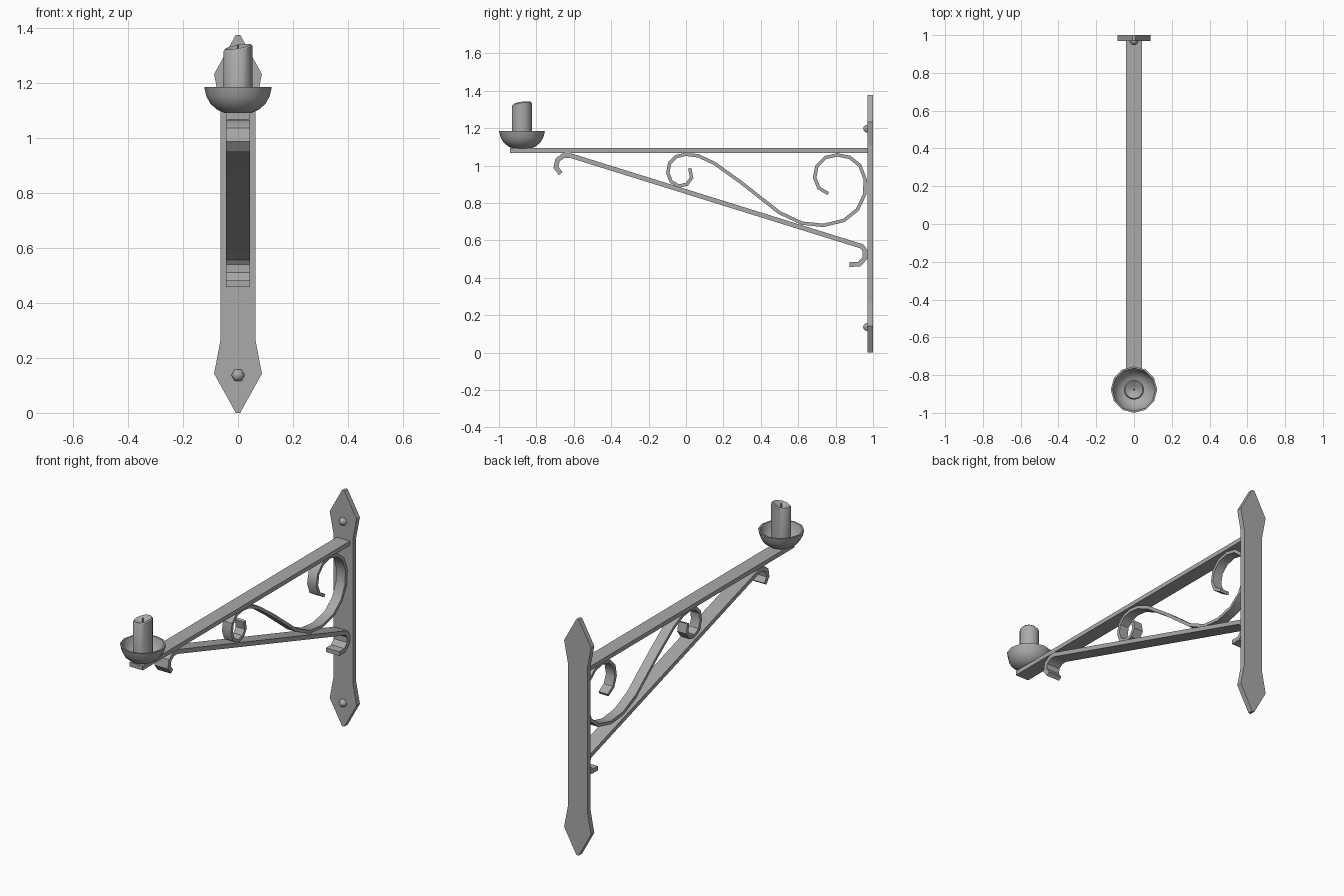
import bpy
import bmesh
from math import cos, sin, pi, radians
from mathutils import Vector

default = bpy.data.objects.get("Cube")
if default:
    bpy.data.objects.remove(default, do_unlink=True)

# One plain grey for everything
grey = bpy.data.materials.new("plain_grey")
grey.use_nodes = True
GREY = (0.4, 0.4, 0.4, 1)
grey.diffuse_color = GREY
grey.node_tree.nodes["Principled BSDF"].inputs["Base Color"].default_value = GREY


def finish(name, bm, angle=None):
    bmesh.ops.recalc_face_normals(bm, faces=bm.faces)
    mesh = bpy.data.meshes.new(name)
    bm.to_mesh(mesh)
    bm.free()
    mesh.materials.append(grey)
    obj = bpy.data.objects.new(name, mesh)
    bpy.context.collection.objects.link(obj)
    if angle:
        bpy.ops.object.select_all(action='DESELECT')
        obj.select_set(True)
        bpy.context.view_layer.objects.active = obj
        bpy.ops.object.shade_smooth_by_angle(angle=radians(angle))
    return obj


def ribbon(name, path, thick, half):
    """Flat iron strip following a (y, z) path, as wide as 2 * half in x."""
    pts = [Vector(p) for p in path]
    dirs = [(b - a).normalized() for a, b in zip(pts, pts[1:])]
    bm = bmesh.new()
    rings = []
    for i, p in enumerate(pts):
        before, after = dirs[max(i - 1, 0)], dirs[min(i, len(dirs) - 1)]
        t = (before + after).normalized()
        n = Vector((-t.y, t.x)) * (thick / 2 / max(t.dot(after), 0.5))
        rings.append([bm.verts.new((x, q.x, q.y)) for x, q in
                      ((-half, p + n), (half, p + n), (half, p - n), (-half, p - n))])
    for a, b in zip(rings, rings[1:]):
        for k in range(4):
            j = (k + 1) % 4
            bm.faces.new((a[k], a[j], b[j], b[k]))
    bm.faces.new(rings[0])
    bm.faces.new(rings[-1])
    return finish(name, bm, 35)


def lathe(name, profile, y, sides, angle, tilt=lambda x, y, z: 0):
    """Turn a closed (radius, z) profile about the vertical through (0, y)."""
    bm = bmesh.new()
    rings = []
    for r, z in profile:
        ring = []
        for k in range(sides):
            a = 2 * pi * k / sides
            px, py = r * cos(a), r * sin(a)
            ring.append(bm.verts.new((px, y + py, z + tilt(px, py, z))))
        rings.append(ring)
    for a, b in zip(rings, rings[1:]):
        for k in range(sides):
            j = (k + 1) % sides
            bm.faces.new((a[k], a[j], b[j], b[k]))
    bm.faces.new(rings[0])
    bm.faces.new(rings[-1])
    return finish(name, bm, angle)


# Wall plate with pointed ends, outline mirrored in x and z
HEIGHT = 1.376
corner = [(0.008, 0), (0.087, 0.143), (0.063, 0.268)]
side = corner + [(x, HEIGHT - z) for x, z in reversed(corner)]
outline = side + [(-x, z) for x, z in reversed(side)]
bm = bmesh.new()
face = bm.faces.new([bm.verts.new((x, 0.97, z)) for x, z in outline])
ext = bmesh.ops.extrude_face_region(bm, geom=[face])
bmesh.ops.translate(bm, vec=(0, 0.03, 0),
                    verts=[v for v in ext["geom"] if isinstance(v, bmesh.types.BMVert)])
finish("wall_plate", bm)

# Domed six-sided bolts
for label, z in (("lower", 0.137), ("upper", 1.197)):
    bm = bmesh.new()
    bmesh.ops.create_uvsphere(bm, u_segments=6, v_segments=6, radius=0.025)
    for v in bm.verts:
        x, y, h = v.co
        v.co = (y, 0.972 - h, z + x)
    finish(label + "_bolt", bm, 50)

# Horizontal arm and the sloping brace with curled ends
ribbon("arm", [(-0.94, 1.08), (0.972, 1.08)], 0.025, 0.043)
ribbon("brace", [(-0.67, 0.957), (-0.695, 0.99), (-0.687, 1.03), (-0.655, 1.053),
                 (-0.62, 1.054), (0.94, 0.568), (0.957, 0.545), (0.957, 0.505),
                 (0.925, 0.472), (0.874, 0.471)], 0.025, 0.043)

# Decorative scroll between arm and brace
scroll = [(0.02, 0.985), (0.03, 0.935), (0.005, 0.9), (-0.04, 0.89), (-0.08, 0.915),
          (-0.097, 0.96), (-0.088, 1.012), (-0.052, 1.048), (0.0, 1.06), (0.065, 1.052),
          (0.15, 1.013), (0.29, 0.913), (0.5, 0.748), (0.62, 0.692), (0.735, 0.68),
          (0.845, 0.707), (0.917, 0.765), (0.955, 0.845), (0.958, 0.925), (0.93, 1.0),
          (0.875, 1.044), (0.81, 1.057), (0.746, 1.043), (0.7, 0.997), (0.688, 0.935),
          (0.71, 0.88), (0.76, 0.85)]
ribbon("scroll", scroll, 0.018, 0.029)

# Drip dish, candle with a slanted hollow top, and wick
CANDLE_Y = -0.877
lathe("dish", [(0.05, 1.092), (0.075, 1.103), (0.1, 1.125), (0.115, 1.152), (0.123, 1.186),
               (0.114, 1.186), (0.105, 1.155), (0.09, 1.132), (0.065, 1.113), (0.03, 1.107)],
      CANDLE_Y, 12, 40)


def slant(x, y, z):
    return 0.18 * x + 0.13 * y if z > 1.25 else 0


lathe("candle", [(0.053, 1.105), (0.053, 1.326), (0.047, 1.333), (0.038, 1.329),
                 (0.02, 1.318), (0.006, 1.314)], CANDLE_Y, 16, 40, slant)
lathe("wick", [(0.005, 1.305), (0.004, 1.34)], CANDLE_Y, 6, 40)
